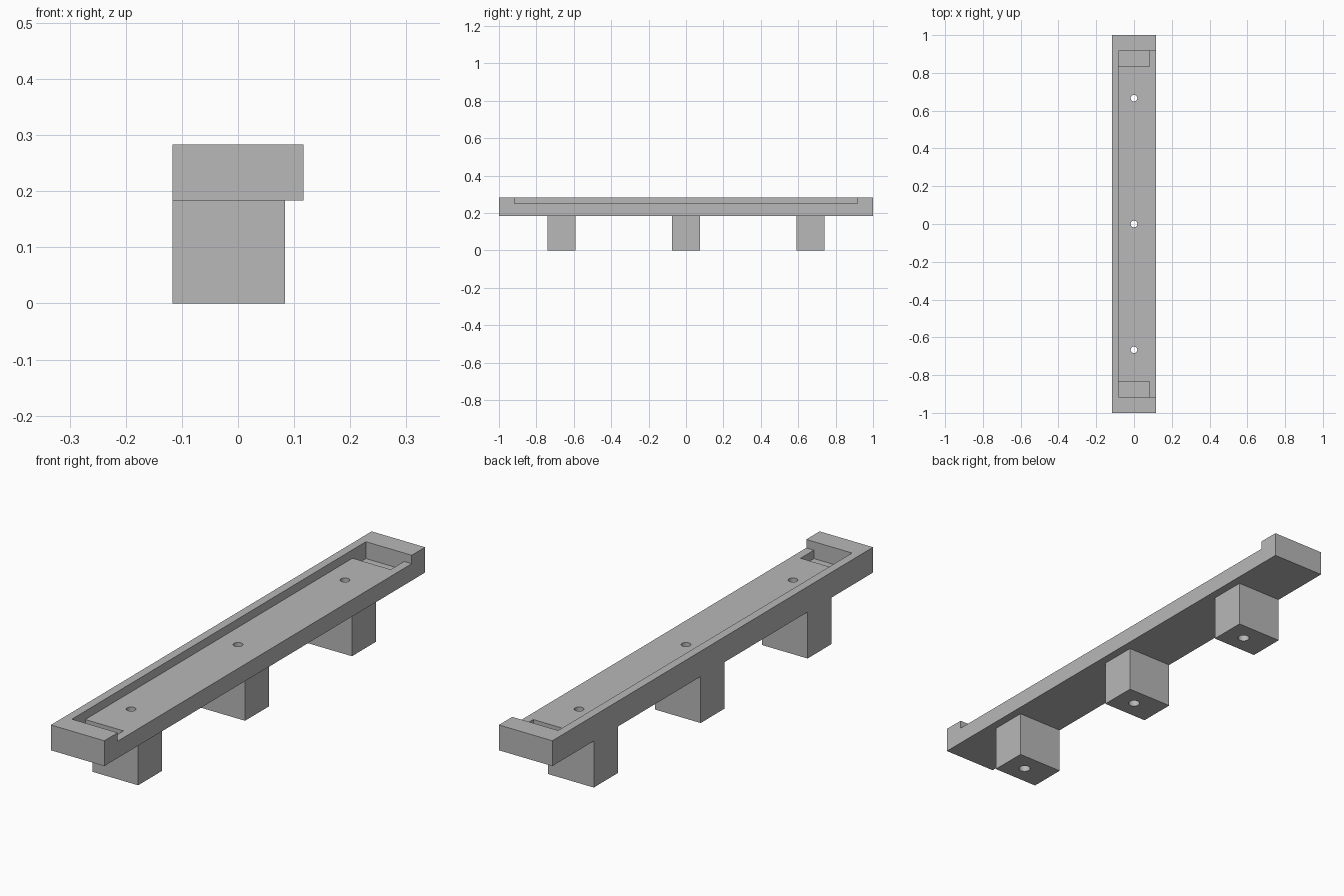
import bpy
import bmesh
from mathutils import Matrix, Vector

default_cube = bpy.data.objects.get("Cube")
if default_cube:
    bpy.data.objects.remove(default_cube, do_unlink=True)

U = 1 / 120  # one design unit

grey = bpy.data.materials.new("plain grey")
grey.use_nodes = True
GREY = (0.48, 0.48, 0.48, 1)
grey.diffuse_color = GREY
grey.node_tree.nodes["Principled BSDF"].inputs["Base Color"].default_value = GREY


def make_object(name, bm):
    mesh = bpy.data.meshes.new(name)
    bm.to_mesh(mesh)
    bm.free()
    mesh.materials.append(grey)
    obj = bpy.data.objects.new(name, mesh)
    bpy.context.collection.objects.link(obj)
    return obj


def box(name, x, y, z):
    """Box spanning the given (low, high) ranges in design units."""
    low, high = (Vector(c) * U for c in zip(x, y, z))
    bm = bmesh.new()
    bmesh.ops.create_cube(bm, size=1, matrix=Matrix.Translation((low + high) / 2)
                          @ Matrix.Diagonal((high - low).to_4d()))
    return make_object(name, bm)


def cylinder(name, radius, y, z):
    """Upright cylinder on the centre line."""
    bm = bmesh.new()
    bmesh.ops.create_cone(bm, cap_ends=True, segments=40, radius1=radius * U,
                          radius2=radius * U, depth=(z[1] - z[0]) * U,
                          matrix=Matrix.Translation(Vector((0, y, sum(z) / 2)) * U))
    return make_object(name, bm)


def combine(target, tool, operation):
    mod = target.modifiers.new(operation.lower(), "BOOLEAN")
    mod.operation = operation
    mod.solver = "EXACT"
    mod.object = tool
    tool.hide_render = True
    bpy.context.view_layer.objects.active = target
    bpy.ops.object.modifier_apply(modifier=mod.name)
    bpy.data.objects.remove(tool, do_unlink=True)


TOP, UNDERSIDE, TRAY = 34, 22, 30

# Long rail
rail = box("mounting_rail", (-14, 14), (-120, 120), (UNDERSIDE, TOP))

# Shallow tray, open along the left edge
combine(rail, box("tray_cutter", (-10, 20), (-110, 110), (TRAY, 40)), "DIFFERENCE")

# Deeper pocket at each end of the tray
for y in ((-110, -100), (100, 110)):
    combine(rail, box("pocket_cutter", (-10, 10), y, (TRAY - 4, 40)), "DIFFERENCE")

# Three standoff legs, flush with the right edge, with stepped screw holes
for y in (-80, 0, 80):
    combine(rail, box("leg", (-14, 10), (y - 9, y + 9), (0, UNDERSIDE)), "UNION")
    combine(rail, cylinder("screw_hole_cutter", 2.1, y, (-5, 40)), "DIFFERENCE")
    combine(rail, cylinder("leg_bore_cutter", 2.6, y, (-5, UNDERSIDE)), "DIFFERENCE")

# Smooth bores, crisp edges
bpy.ops.object.select_all(action="DESELECT")
rail.select_set(True)
bpy.context.view_layer.objects.active = rail
bpy.ops.object.shade_smooth_by_angle()
